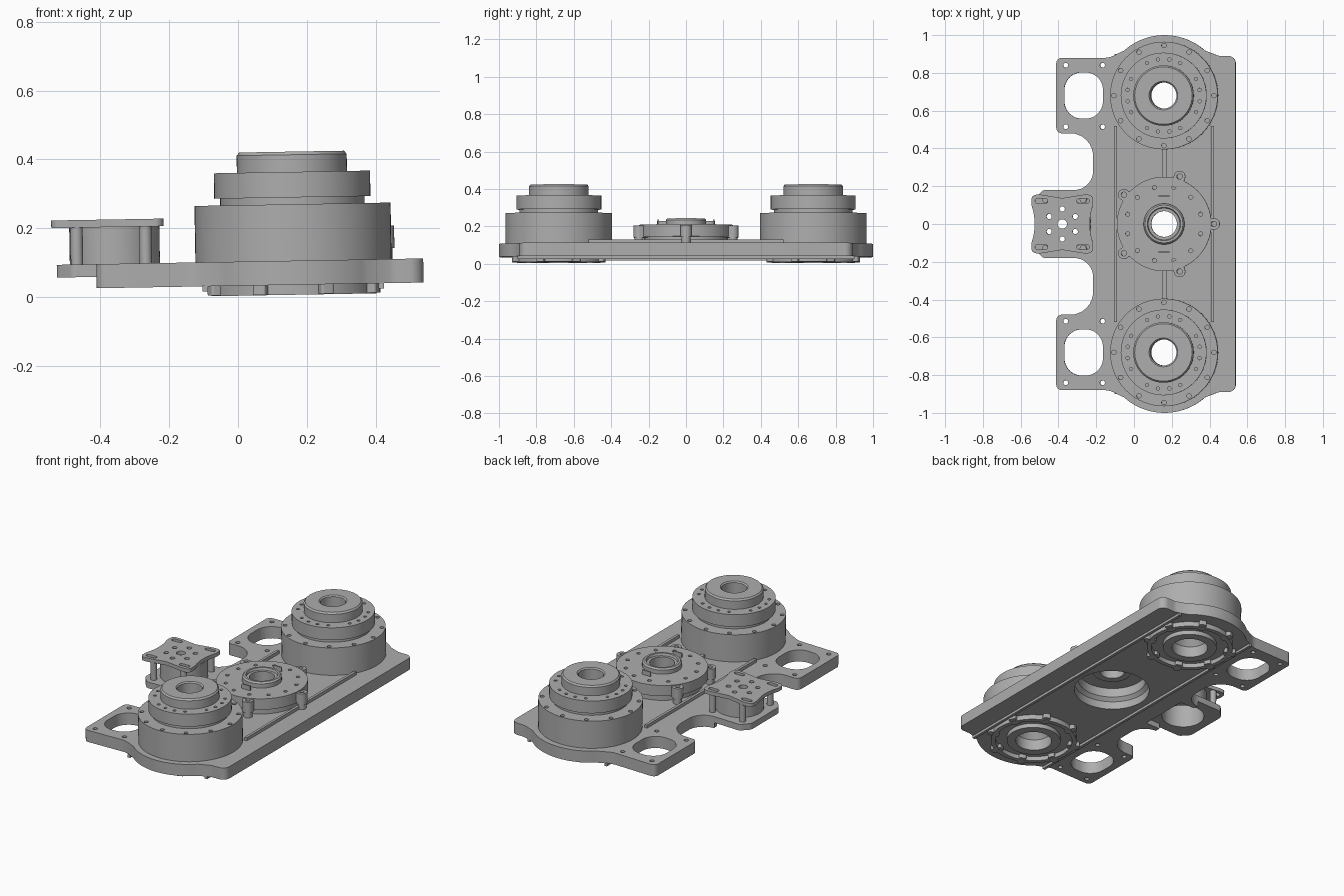
import bpy, bmesh
from math import sin, cos, tan, pi, radians, acos
from mathutils import Vector, Matrix

if "Cube" in bpy.data.objects:
    bpy.data.objects.remove(bpy.data.objects["Cube"], do_unlink=True)

GREY = (0.42, 0.42, 0.42, 1)
mat = bpy.data.materials.new("machined grey")
mat.use_nodes = True
mat.diffuse_color = GREY
mat.node_tree.nodes["Principled BSDF"].inputs["Base Color"].default_value = GREY

TILT = Matrix.Rotation(radians(-1), 4, 'Y')   # whole assembly leans slightly
CX, DY, BX = 0.163, 0.68, -0.376              # hub axis x, drum offset y, bracket x


def finish(ob):
    ob.data.materials.clear()
    ob.data.materials.append(mat)
    ob.matrix_world = TILT
    bpy.ops.object.select_all(action='DESELECT')
    ob.select_set(True)
    bpy.context.view_layer.objects.active = ob
    bpy.ops.object.shade_smooth_by_angle(angle=radians(35))


def circle(x, y, r, n=24):
    return [(x + r * cos(2 * pi * i / n), y + r * sin(2 * pi * i / n)) for i in range(n)]


def ring_of(x, y, radius, r, angles, n=12):
    return [circle(x + radius * cos(radians(a)), y + radius * sin(radians(a)), r, n) for a in angles]


def rounded(corners, steps=8):
    """Polygon with a fillet radius on each (x, y, r) corner."""
    out = []
    for i, (x, y, r) in enumerate(corners):
        p = Vector((x, y))
        a = (Vector(corners[i - 1][:2]) - p).normalized()
        b = (Vector(corners[(i + 1) % len(corners)][:2]) - p).normalized()
        half = acos(max(-1, min(1, a.dot(b)))) / 2
        if r == 0 or half > 1.55:
            out.append((x, y))
            continue
        centre = p + (a + b).normalized() * r / sin(half)
        start = p + a * r / tan(half) - centre
        end = p + b * r / tan(half) - centre
        for k in range(steps + 1):
            v = start.lerp(end, k / steps).normalized() * r
            out.append(tuple(centre + v))
    return out


def box(x0, x1, y0, y1, r=0.0):
    return rounded([(x0, y0, r), (x1, y0, r), (x1, y1, r), (x0, y1, r)])


def turned(loop, x, y, deg):
    c, s = cos(radians(deg)), sin(radians(deg))
    return [(x + px * c - py * s, y + px * s + py * c) for px, py in loop]


def slab(name, z0, z1, outline, holes=()):
    """Flat plate between two heights, with through holes."""
    cu = bpy.data.curves.new(name, 'CURVE')
    cu.dimensions, cu.fill_mode, cu.extrude = '2D', 'BOTH', (z1 - z0) / 2
    for loop in [outline, *holes]:
        sp = cu.splines.new('POLY')
        sp.points.add(len(loop) - 1)
        for pt, (x, y) in zip(sp.points, loop):
            pt.co = (x, y, 0, 1)
        sp.use_cyclic_u = True
    tmp = bpy.data.objects.new(name, cu)
    bpy.context.collection.objects.link(tmp)
    bpy.context.view_layer.update()
    me = bpy.data.meshes.new_from_object(tmp.evaluated_get(bpy.context.evaluated_depsgraph_get()))
    bpy.data.objects.remove(tmp, do_unlink=True)
    me.transform(Matrix.Translation((0, 0, (z0 + z1) / 2)))
    bm = bmesh.new()
    bm.from_mesh(me)
    bmesh.ops.remove_doubles(bm, verts=bm.verts, dist=1e-5)
    bmesh.ops.recalc_face_normals(bm, faces=bm.faces)
    bm.to_mesh(me)
    ob = bpy.data.objects.new(name, me)
    bpy.context.collection.objects.link(ob)
    finish(ob)


def lathe(name, x, y, profile, n=64):
    """Closed (radius, z) profile spun about a vertical axis."""
    bm = bmesh.new()
    rings = [[bm.verts.new((x + r * cos(2 * pi * i / n), y + r * sin(2 * pi * i / n), z))
              for i in range(n)] for r, z in profile]
    for k, ring in enumerate(rings):
        low = rings[k - 1]
        for i in range(n):
            j = (i + 1) % n
            bm.faces.new((low[i], low[j], ring[j], ring[i]))
    bmesh.ops.recalc_face_normals(bm, faces=bm.faces)
    me = bpy.data.meshes.new(name)
    bm.to_mesh(me)
    bm.free()
    ob = bpy.data.objects.new(name, me)
    bpy.context.collection.objects.link(ob)
    finish(ob)


# Base plate: outline mirrored front to back, bulging around each drum
half = [(0.54, 0.89, 0.04), (0.45, 0.89, 0.06)]
half += [(CX + 0.32 * cos(radians(a)), DY + 0.32 * sin(radians(a)), 0) for a in range(48, 136, 4)]
half += [(-0.13, 0.88, 0.1), (-0.41, 0.88, 0.03), (-0.41, 0.48, 0.03), (-0.215, 0.48, 0.12),
         (-0.215, 0.18, 0.1), (-0.31, 0.18, 0), (-0.31, 0.15, 0), (-0.215, 0.15, 0)]
outline = rounded(half + [(x, -y, r) for x, y, r in reversed(half)])
holes = [circle(CX, 0, 0.21, 48)]
for s in (-1, 1):
    holes.append(circle(CX, s * DY, 0.22, 48))
    holes.append(box(-0.367, -0.163, s * DY - 0.122, s * DY + 0.122, 0.09))
    holes += [circle(x, s * y, 0.013, 12) for x in (-0.36, -0.165) for y in (0.515, 0.84)]
slab("base_plate", 0.033, 0.103, outline, holes)

# Stiffening rails above and below the plate
for x in (-0.095, 0.417):
    slab("top_rail", 0.1, 0.122, box(x - 0.008, x + 0.008, -0.52, 0.52))
    slab("bottom_rail", 0.018, 0.035, box(x - 0.008, x + 0.008, -0.9, 0.9))
for s in (-1, 1):
    slab("centre_rail", 0.1, 0.122, box(CX - 0.01, CX + 0.01, min(s * 0.22, s * 0.41), max(s * 0.22, s * 0.41)))

# Two stepped drums
for s in (-1, 1):
    y = s * DY
    lathe("drum_body", CX, y, [
        (0.24, 0.004), (0.24, 0.034), (0.285, 0.034), (0.285, 0.25), (0.21, 0.25), (0.21, 0.34),
        (0.16, 0.34), (0.16, 0.411), (0.152, 0.42), (0.076, 0.42), (0.069, 0.413), (0.069, 0.11),
        (0.1, 0.07), (0.1, 0.004), (0.15, 0.004), (0.15, 0.03), (0.215, 0.03), (0.215, 0.004)])
    slab("drum_cover", 0.25, 0.267, circle(CX, y, 0.285, 64),
         [circle(CX, y, 0.21, 64)] + ring_of(CX, y, 0.265, 0.012, range(0, 360, 30)))
    slab("drum_collar", 0.287, 0.345, circle(CX, y, 0.227, 64), [circle(CX, y, 0.21, 64)])
    slab("collar_cover", 0.34, 0.361, circle(CX, y, 0.227, 64), [circle(CX, y, 0.158, 64)] +
         ring_of(CX, y, 0.193, 0.009, [q + d for q in range(0, 360, 90) for d in (-27, -9, 9, 27)]))
    for a in range(22, 360, 45):
        slab("drum_clip", 0.006, 0.035, turned(box(0.2, 0.265, -0.02, 0.02, 0.008), CX, y, a))

# Central hub with five fixing lugs
lathe("hub_body", CX, 0, [
    (0.21, 0.035), (0.225, 0.04), (0.225, 0.14), (0.25, 0.14), (0.25, 0.19), (0.215, 0.19),
    (0.215, 0.185), (0.1, 0.185), (0.1, 0.155), (0.19, 0.155), (0.19, 0.1), (0.21, 0.08)])
slab("hub_cover", 0.185, 0.205, circle(CX, 0, 0.25, 64),
     [circle(CX, 0, 0.1, 48)] + ring_of(CX, 0, 0.2, 0.011, range(15, 360, 30)))
lathe("hub_collar", CX, 0, [
    (0.108, 0.15), (0.108, 0.23), (0.1, 0.239), (0.088, 0.239), (0.084, 0.225),
    (0.068, 0.225), (0.068, 0.15)])
for a in range(0, 360, 72):
    slab("hub_lug", 0.135, 0.2, turned(box(0.2, 0.294, -0.03, 0.03, 0.028), CX, 0, a),
         ring_of(CX, 0, 0.264, 0.014, [a]))
    slab("lug_post", 0.1, 0.137, circle(CX + 0.264 * cos(radians(a)), 0.264 * sin(radians(a)), 0.024))
for s in (-1, 1):
    slab("hub_key", 0.2, 0.232, box(CX - 0.028, CX + 0.028, s * 0.148 - 0.004, s * 0.148 + 0.004))

# Motor mount: thin ledge, ring wall, posts and slotted top bracket
ledge = [(-0.2, 0.18, 0), (-0.48, 0.18, 0.03), (-0.525, 0.13, 0.04)]
slab("mount_ledge", 0.066, 0.103, rounded(ledge + [(x, -y, r) for x, y, r in reversed(ledge)]),
     [circle(BX + 0.02, 0, 0.118, 48)])
slab("mount_wall", 0.1, 0.212, circle(BX + 0.02, 0, 0.131, 64), [circle(BX + 0.02, 0, 0.118, 64)])
corner = [(0.13, 0, 0.3), (0.163, 0.1, 0.03), (0.163, 0.155, 0.025), (0.11, 0.155, 0.03), (0, 0.137, 0)]
quarter = corner + [(-x, y, r) for x, y, r in reversed(corner[:-1])]
quarter += [(-x, -y, r) for x, y, r in corner[1:]] + [(x, -y, r) for x, y, r in reversed(corner[1:-1])]
slots = []
for sx in (-1, 1):
    for sy in (-1, 1):
        px, py = BX + sx * 0.11, sy * 0.122
        slots.append(box(px - 0.033, px + 0.033, py - 0.012, py + 0.012, 0.011))
        slab("mount_post", 0.1, 0.212, circle(BX + 0.01 + sx * 0.1, sy * 0.13, 0.018))
slab("top_bracket", 0.21, 0.232, turned(rounded(quarter), BX, 0, 0),
     slots + [circle(BX, 0, 0.025)] + ring_of(BX, 0, 0.08, 0.014, range(30, 390, 60)))
